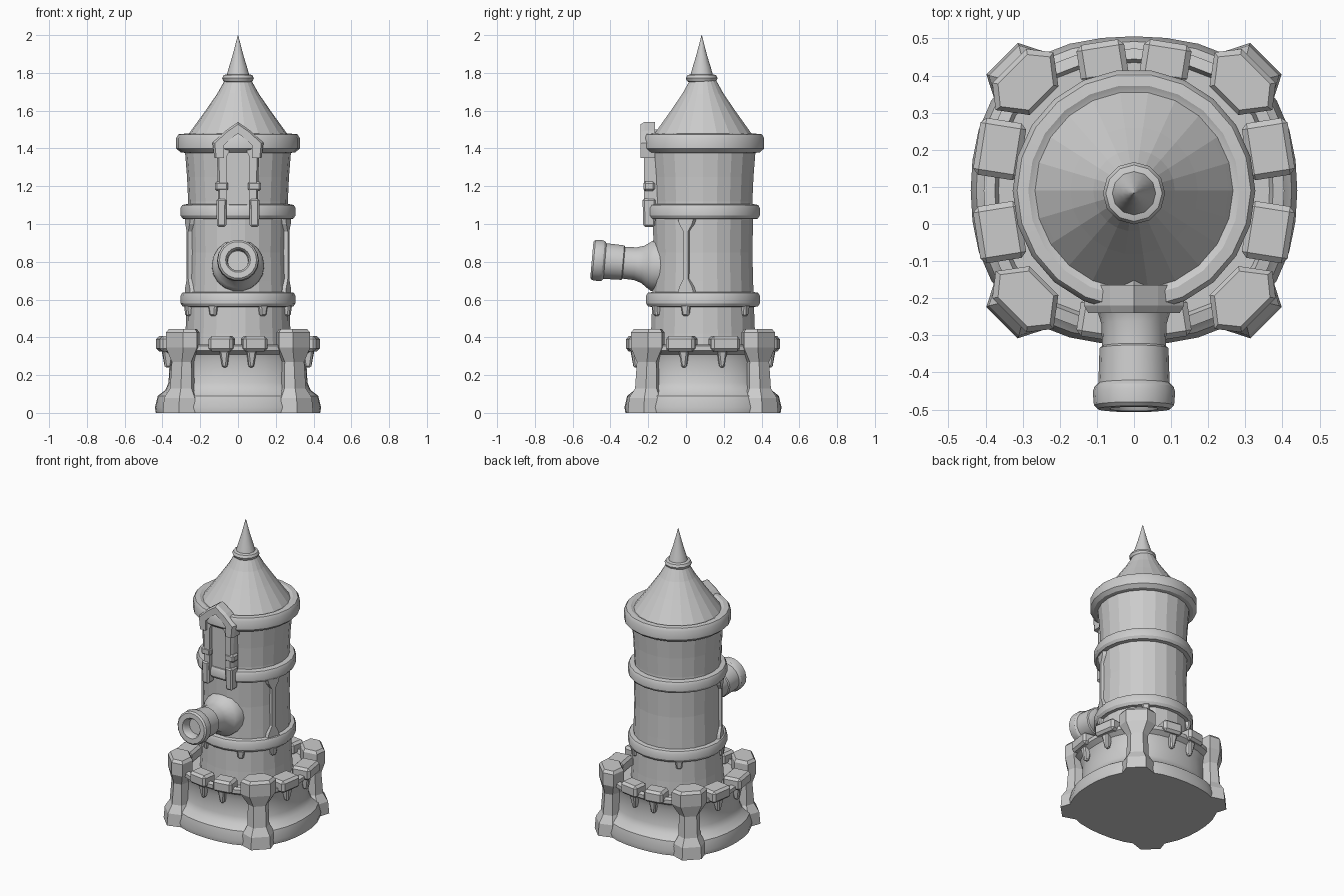
import bpy, bmesh, math
from mathutils import Matrix, Vector

if "Cube" in bpy.data.objects:
    bpy.data.objects.remove(bpy.data.objects["Cube"])

CY = 0.09  # tower axis in y

stone = bpy.data.materials.new("grey_stone")
stone.use_nodes = True
GREY = (0.6, 0.6, 0.6, 1)
stone.diffuse_color = GREY
stone.node_tree.nodes["Principled BSDF"].inputs["Base Color"].default_value = GREY


def finish(name, bm, smooth=False):
    bmesh.ops.recalc_face_normals(bm, faces=bm.faces)
    mesh = bpy.data.meshes.new(name)
    bm.to_mesh(mesh)
    bm.free()
    mesh.materials.append(stone)
    obj = bpy.data.objects.new(name, mesh)
    bpy.context.collection.objects.link(obj)
    if smooth:
        bpy.ops.object.select_all(action='DESELECT')
        obj.select_set(True)
        bpy.context.view_layer.objects.active = obj
        bpy.ops.object.shade_smooth_by_angle(angle=math.radians(32))
    return obj


def loft(name, rings, place=Matrix(), smooth=False):
    """Skin closed rings of points and cap both ends."""
    bm = bmesh.new()
    rows = [[bm.verts.new(place @ Vector(p)) for p in ring] for ring in rings]
    n = len(rows[0])
    for a, b in zip(rows, rows[1:]):
        for i in range(n):
            j = (i + 1) % n
            bm.faces.new((a[i], a[j], b[j], b[i]))
    bm.faces.new(rows[0])
    bm.faces.new(rows[-1])
    return finish(name, bm, smooth)


def lathe(name, profile, place=None, seg=22, squareness=0.0, depth=1.0, smooth=False):
    """Turn (radius, height) pairs; squareness pushes the diagonals outwards."""
    rings = []
    for r, z in profile:
        ring = []
        for i in range(seg):
            a = 2 * math.pi * i / seg
            k = r * (1 + squareness * math.sin(2 * a) ** 2)
            ring.append((k * math.cos(a), k * math.sin(a) * depth, z))
        rings.append(ring)
    return loft(name, rings, place or Matrix.Translation((0, CY, 0)), smooth)


def block(name, centre, size, turn=0.0, bevel=0.015, taper=1.0):
    """Bevelled box turned about z; taper narrows its foot."""
    bm = bmesh.new()
    bmesh.ops.create_cube(bm, size=1)
    for v in bm.verts:
        k = taper if v.co.z < 0 else 1
        v.co = Vector((v.co.x * size[0] * k, v.co.y * size[1] * k, v.co.z * size[2]))
    bmesh.ops.bevel(bm, geom=bm.edges[:], offset=bevel, segments=1, affect='EDGES')
    bm.transform(Matrix.Translation(centre) @ Matrix.Rotation(turn, 4, 'Z'))
    return finish(name, bm)


# Fortified base with flared plinth and parapet lip
lathe("base_wall", [(0.435, 0), (0.44, 0.03), (0.425, 0.09), (0.385, 0.12), (0.368, 0.16),
                    (0.362, 0.27), (0.375, 0.31), (0.405, 0.33), (0.405, 0.355),
                    (0.375, 0.362), (0.365, 0.335), (0.2, 0.335)],
      seg=32, squareness=0.06, depth=0.945, smooth=True)

# Corner buttresses: (height, radial scale, tangent scale)
HEXAGON = [(0.475, 0.065), (0.417, 0.11), (0.343, 0.055),
           (0.343, -0.055), (0.417, -0.11), (0.475, -0.065)]
STEPS = [(0, 1.4, 0.92), (0.08, 1.3, 0.88), (0.13, 0.9, 0.62), (0.27, 0.75, 0.58),
         (0.345, 1.0, 1.0), (0.425, 1.0, 1.0), (0.443, 0.82, 0.86)]
for side, angle in (("back_left", 45), ("back_right", 135),
                    ("front_right", 225), ("front_left", 315)):
    rings = [[(0.405 + (u - 0.405) * a, v * b, z) for u, v in HEXAGON] for z, a, b in STEPS]
    spin = Matrix.Translation((0, CY, 0)) @ Matrix.Rotation(math.radians(angle), 4, 'Z')
    loft(side + "_buttress", rings, spin)

# Merlons with a corbel below, two on each side of the parapet
for s in (-1, 1):
    for t in (-1, 1):
        tilt = math.radians(-9) * s * t
        block("end_merlon", (0.085 * s, CY + 0.348 * t, 0.366), (0.13, 0.105, 0.08), tilt)
        block("end_corbel", (0.07 * s, CY + 0.352 * t, 0.285), (0.05, 0.06, 0.09), tilt, 0.008, 0.5)
        block("side_merlon", (0.362 * s, CY + 0.112 * t, 0.366), (0.125, 0.155, 0.08), -tilt)
        block("side_corbel", (0.372 * s, CY + 0.1 * t, 0.285), (0.06, 0.05, 0.09), -tilt, 0.008, 0.5)

# Tower shaft and its bands
lathe("tower_shaft", [(0.285, 0.32), (0.278, 0.42), (0.272, 0.58), (0.268, 0.7), (0.264, 0.85),
                      (0.268, 1.02), (0.264, 1.12), (0.27, 1.25), (0.282, 1.4)])
for label, z in (("lower", 0.6), ("upper", 1.065)):
    lathe(label + "_band", [(0.26, z - 0.04), (0.293, z - 0.037), (0.304, z - 0.02),
                            (0.304, z + 0.02), (0.295, z + 0.036), (0.26, z + 0.042)], smooth=True)

# Roof, rim and spire
lathe("roof_rim", [(0.27, 1.375), (0.305, 1.38), (0.327, 1.4), (0.327, 1.455),
                   (0.315, 1.475), (0.285, 1.478), (0.26, 1.465)], smooth=True)
lathe("roof", [(0.28, 1.45), (0.255, 1.485), (0.172, 1.6), (0.11, 1.69), (0.068, 1.765)])
AXIS = Matrix.Translation((0, 0.083, 0))
lathe("spire_collar", [(0.06, 1.745), (0.078, 1.757), (0.084, 1.772), (0.076, 1.788), (0.05, 1.795)],
      AXIS, 12, smooth=True)
lathe("spire", [(0.062, 1.78), (0.048, 1.83), (0.031, 1.885), (0.015, 1.945), (0.001, 2.0)],
      AXIS, 12, smooth=True)

# Small brackets under the lower band, and flared ribs on the shaft
for s in (-1, 1):
    for degrees in (28, 71, 143):
        a = math.radians(degrees) * s
        block("bracket", (0.275 * math.sin(a), CY - 0.275 * math.cos(a), 0.543),
              (0.05, 0.045, 0.06), a, 0.008, 0.7)
    a = math.radians(71) * s
    rib = [(0.635, 0.055), (0.665, 0.045), (0.71, 0.016), (0.96, 0.016), (1.0, 0.045), (1.03, 0.055)]
    rings = [[(-w, -0.255, z), (w, -0.255, z), (w * 0.8, -0.283, z), (-w * 0.8, -0.283, z)]
             for z, w in rib]
    loft("shaft_rib", rings, Matrix.Translation((0, CY, 0)) @ Matrix.Rotation(a, 4, 'Z'))


def arch(name, outer, inner, front, back):
    """Pointed frame from right-half outlines, mirrored about x = 0."""
    def whole(half):
        return half + [(-x, z) for x, z in reversed(half[:-1])]
    rings = []
    for (ox, oz), (ix, iz) in zip(whole(outer), whole(inner)):
        mx, mz = ox * 0.8 + ix * 0.2, oz * 0.8 + iz * 0.2
        rings.append([(ox, back, oz), (ox, front + 0.02, oz), (mx, front, mz),
                      (ix, front, iz), (ix, back, iz)])
    loft(name, rings)


# Pointed window
arch("window_hood", [(0.125, 1.35), (0.135, 1.43), (0.065, 1.495), (0, 1.54)],
     [(0.075, 1.35), (0.075, 1.415), (0.04, 1.45), (0, 1.48)], -0.24, -0.165)
arch("window_frame", [(0.105, 1.08), (0.112, 1.4), (0.06, 1.46), (0, 1.5)],
     [(0.058, 1.08), (0.058, 1.36), (0.035, 1.41), (0, 1.445)], -0.222, -0.15)
loft("window_panel", [[(-0.07, y, 1.08), (0.07, y, 1.08), (0.07, y, 1.38), (0, y, 1.47),
                       (-0.07, y, 1.38)] for y in (-0.15, -0.195)])
for s in (-1, 1):
    block("window_leg", (0.087 * s, -0.195, 1.2), (0.07, 0.06, 0.05), 0, 0.01)
    block("window_foot", (0.087 * s, -0.195, 1.06), (0.055, 0.07, 0.15), 0, 0.01, 0.9)

# Cannon, tilted slightly upwards, with a shallow bore
aim = Matrix.Translation((0, -0.1, 0.775)) @ Matrix.Rotation(math.radians(85), 4, 'X')
lathe("cannon", [(0.14, 0), (0.138, 0.075), (0.122, 0.1), (0.1, 0.13), (0.088, 0.17),
                 (0.086, 0.23), (0.093, 0.235), (0.096, 0.33), (0.107, 0.34), (0.111, 0.355),
                 (0.108, 0.39), (0.098, 0.4), (0.066, 0.4), (0.056, 0.385), (0.054, 0.34)],
      aim, 18, smooth=True)
